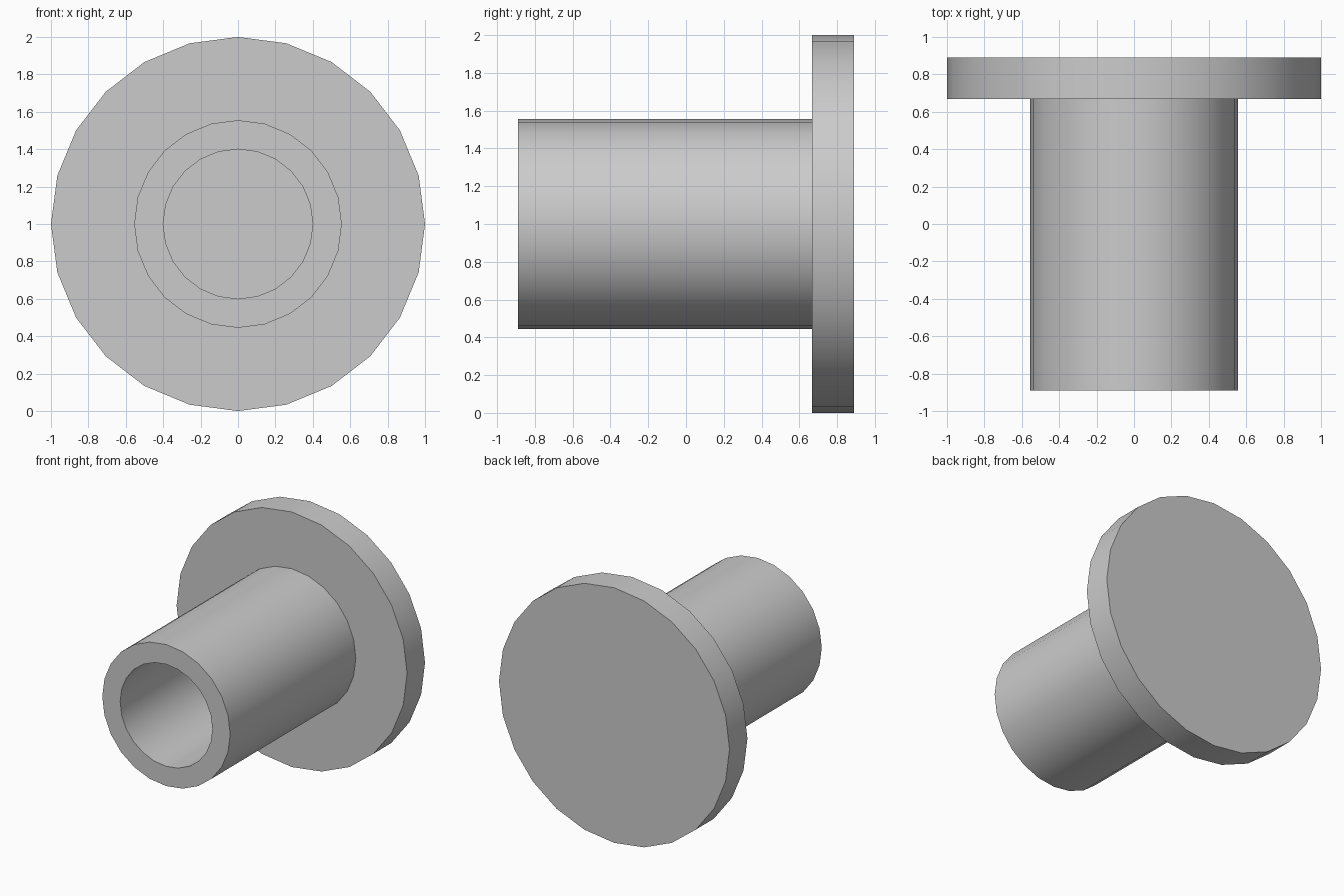
import bpy
import bmesh
import math

cube = bpy.data.objects.get("Cube")
if cube:
    bpy.data.objects.remove(cube, do_unlink=True)

SIDES = 24
AXIS_Z = 1.0

# Plain grey metal
grey = bpy.data.materials.new("grey_metal")
grey.use_nodes = True
colour = (0.6, 0.6, 0.6, 1.0)
grey.diffuse_color = colour
grey.node_tree.nodes["Principled BSDF"].inputs["Base Color"].default_value = colour


def ring(bm, radius, y):
    """Ring of vertices around the y axis of the part."""
    angles = [2 * math.pi * i / SIDES for i in range(SIDES)]
    return [bm.verts.new((radius * math.sin(a), y, AXIS_Z + radius * math.cos(a)))
            for a in angles]


def lathe(name, profile):
    """Join rings along a (radius, y) profile and cap both ends."""
    bm = bmesh.new()
    rings = [ring(bm, r, y) for r, y in profile]
    for a, b in zip(rings, rings[1:]):
        for i in range(SIDES):
            j = (i + 1) % SIDES
            bm.faces.new((a[i], a[j], b[j], b[i]))
    bm.faces.new(rings[0])
    bm.faces.new(rings[-1])
    bmesh.ops.recalc_face_normals(bm, faces=bm.faces)
    mesh = bpy.data.meshes.new(name)
    bm.to_mesh(mesh)
    bm.free()
    mesh.materials.append(grey)
    obj = bpy.data.objects.new(name, mesh)
    bpy.context.collection.objects.link(obj)
    bpy.ops.object.select_all(action='DESELECT')
    obj.select_set(True)
    bpy.context.view_layer.objects.active = obj
    bpy.ops.object.shade_smooth_by_angle(angle=math.radians(30))
    return obj


# Hollow sleeve and solid end flange, one watertight turned part
lathe("flanged_sleeve", [
    (0.40, 0.667),    # bore floor
    (0.40, -0.889),   # bore mouth
    (0.555, -0.889),  # sleeve rim
    (0.555, 0.667),   # sleeve meets flange
    (1.0, 0.667),     # flange front edge
    (1.0, 0.889),     # flange back edge
])
